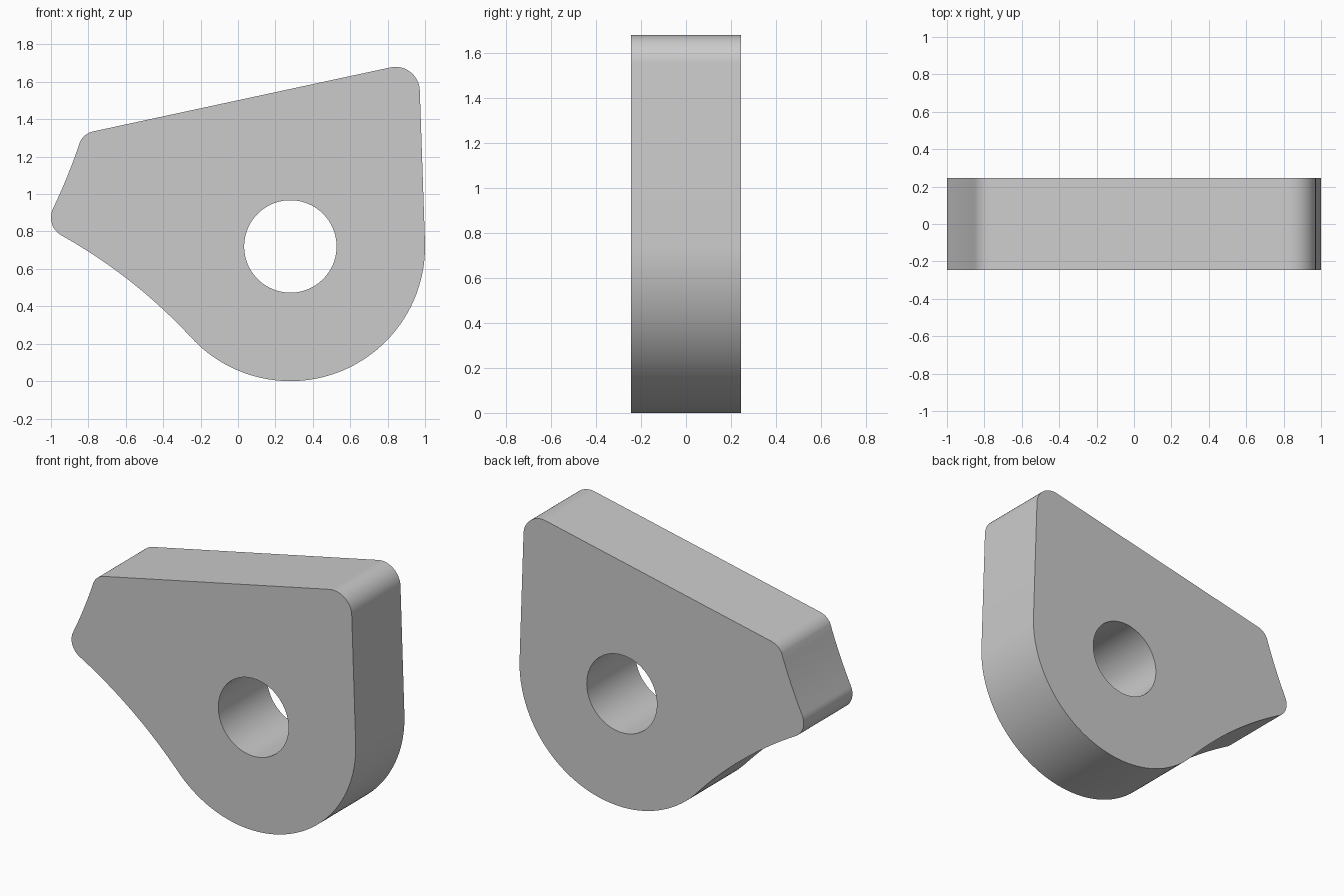
import bpy, bmesh
from math import cos, sin, radians, tau
from mathutils import Vector

if "Cube" in bpy.data.objects:
    bpy.data.objects.remove(bpy.data.objects["Cube"], do_unlink=True)

HALF = 0.245              # half the plate thickness
HUB = (0.28, 0.72)        # centre of the rounded end and the bore


def arc(centre, radius, start, end, steps):
    """Points on a circular arc, angles in degrees."""
    angles = [radians(start + (end - start) * i / steps) for i in range(steps + 1)]
    return [Vector((centre[0] + radius * cos(a), centre[1] + radius * sin(a))) for a in angles]


def hollow(a, b, sag, steps):
    """Inner points of a shallow curve from a to b, bowed to the left of travel."""
    side = Vector((a.y - b.y, b.x - a.x)).normalized()
    return [a.lerp(b, t) + side * sag * 4 * t * (1 - t)
            for t in (i / steps for i in range(1, steps))]


def prism(name, outline, half):
    """Solid with the given x-z outline, extruded along y."""
    bm = bmesh.new()
    face = bm.faces.new([bm.verts.new((p.x, -half, p.y)) for p in outline])
    new = bmesh.ops.extrude_face_region(bm, geom=[face])["geom"]
    bmesh.ops.translate(bm, vec=(0, 2 * half, 0),
                        verts=[v for v in new if isinstance(v, bmesh.types.BMVert)])
    bmesh.ops.recalc_face_normals(bm, faces=bm.faces)
    mesh = bpy.data.meshes.new(name)
    bm.to_mesh(mesh)
    bm.free()
    obj = bpy.data.objects.new(name, mesh)
    bpy.context.collection.objects.link(obj)
    return obj


# Outline: round hub and three filleted corners, counter-clockwise
hub = arc(HUB, 0.72, 223, 362, 72)
top_right = arc((0.842, 1.55), 0.13, 2, 102, 20)
top_left = arc((-0.754, 1.237), 0.1, 102, 155, 12)
tip = arc((-0.89, 0.875), 0.11, 153, 241, 18)
outline = (hub + top_right + top_left
           + hollow(top_left[-1], tip[0], 0.006, 8) + tip
           + hollow(tip[-1], hub[0], 0.035, 24))
plate = prism("lobed_plate", outline, HALF)

# Through bore
cutter = prism("bore_cutter", arc(HUB, 0.247, 0, 360, 96)[:-1], HALF * 2)
cutter.hide_render = True
bore = plate.modifiers.new("bore", 'BOOLEAN')
bore.operation = 'DIFFERENCE'
bore.solver = 'EXACT'
bore.object = cutter

bpy.ops.object.select_all(action='DESELECT')
plate.select_set(True)
bpy.context.view_layer.objects.active = plate
bpy.ops.object.modifier_apply(modifier=bore.name)
bpy.data.objects.remove(cutter, do_unlink=True)
bpy.ops.object.shade_smooth_by_angle(angle=radians(30))
